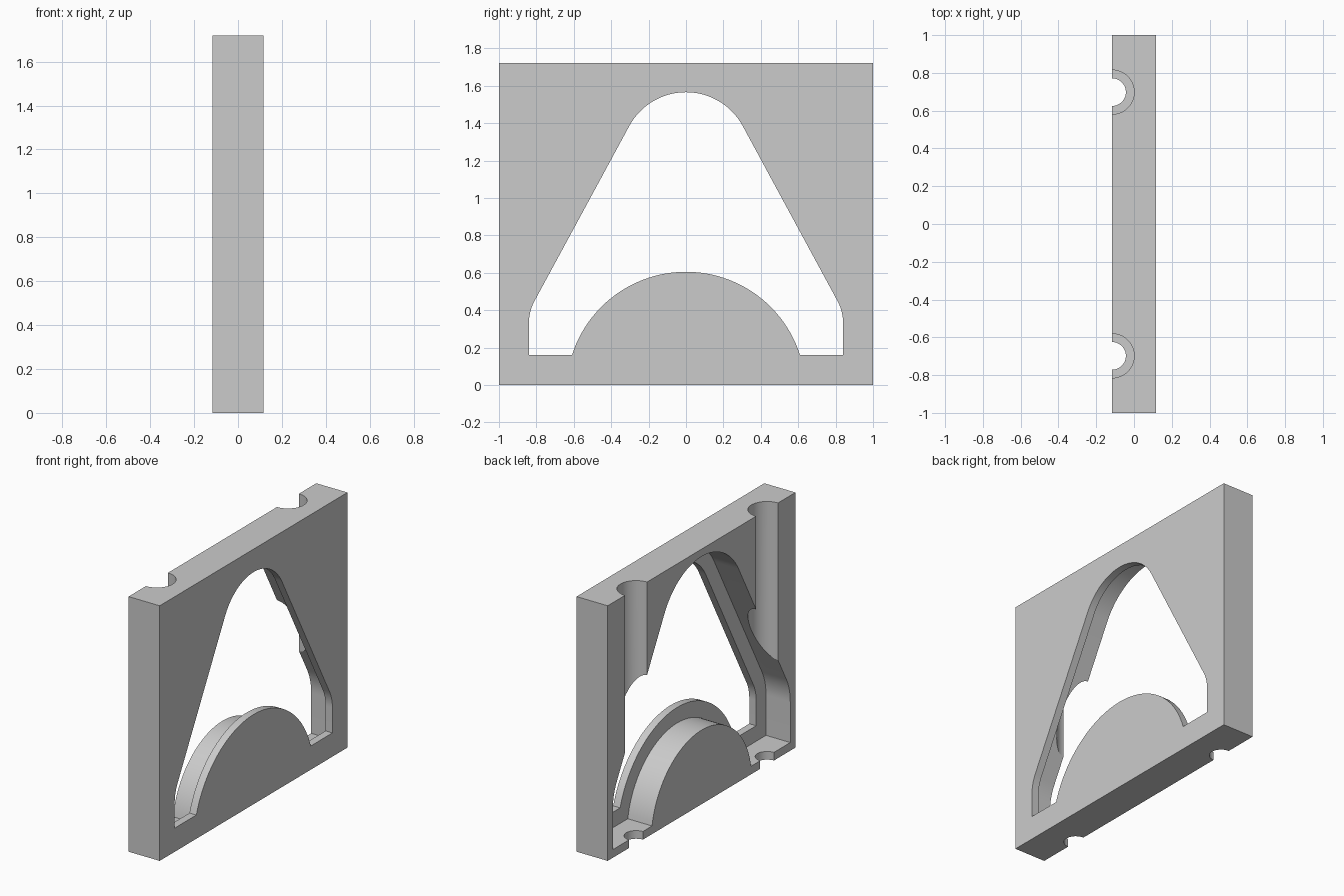
import bpy, bmesh, math

HALF_T, HEIGHT = 0.116, 1.72
LIP_X = 0.065      # plane where the wide pocket steps down to the thin lip

if "Cube" in bpy.data.objects:
    bpy.data.objects.remove(bpy.data.objects["Cube"], do_unlink=True)

grey = bpy.data.materials.new("plain grey")
grey.use_nodes = True
colour = (0.6, 0.6, 0.6, 1)
grey.diffuse_color = colour
grey.node_tree.nodes["Principled BSDF"].inputs["Base Color"].default_value = colour


def make_object(name, bm):
    bmesh.ops.recalc_face_normals(bm, faces=bm.faces)
    mesh = bpy.data.meshes.new(name)
    bm.to_mesh(mesh)
    bm.free()
    mesh.materials.append(grey)
    obj = bpy.data.objects.new(name, mesh)
    bpy.context.collection.objects.link(obj)
    return obj


def prism(name, outline, x0, x1):
    """Extrude a (y, z) outline along x."""
    bm = bmesh.new()
    face = bm.faces.new([bm.verts.new((x0, y, z)) for y, z in outline])
    ext = bmesh.ops.extrude_face_region(bm, geom=[face])
    moved = [v for v in ext["geom"] if isinstance(v, bmesh.types.BMVert)]
    bmesh.ops.translate(bm, verts=moved, vec=(x1 - x0, 0, 0))
    return make_object(name, bm)


def rod(name, y, radius, z0, z1):
    bm = bmesh.new()
    bmesh.ops.create_cone(bm, cap_ends=True, segments=64, radius1=radius,
                          radius2=radius, depth=z1 - z0)
    bmesh.ops.translate(bm, verts=bm.verts, vec=(-HALF_T, y, (z0 + z1) / 2))
    return make_object(name, bm)


def arc(cy, cz, r, a0, a1, n):
    steps = [a0 + (a1 - a0) * i / n for i in range(n + 1)]
    return [(cy + r * math.cos(a), cz + r * math.sin(a)) for a in steps]


def window(grow):
    """Rounded triangular opening around a dome, offset outwards by grow."""
    floor = 0.16 - grow
    slope = math.radians(28.4)
    right = [(0.84 + grow, floor)]
    right += arc(0.59, 0.33, 0.25 + grow, 0, slope, 10)
    right += arc(0, 1.22, 0.345 + grow, slope, math.pi / 2, 24)
    left = [(-y, z) for y, z in reversed(right[:-1])]
    dome_r, dome_z = 0.64 - grow, -0.035
    a = math.asin((floor - dome_z) / dome_r)
    return right + left + arc(0, dome_z, dome_r, math.pi - a, a, 48)


# Square plate
plate = prism("frame_plate", [(-1, 0), (1, 0), (1, HEIGHT), (-1, HEIGHT)], -HALF_T, HALF_T)

# Through opening, wider pocket, and the rod grooves with their small end holes
cutters = [prism("pocket_cutter", window(0.105), -0.3, LIP_X),
           prism("opening_cutter", window(0), 0, 0.3)]
for side, y in (("left", 0.698), ("right", -0.698)):
    cutters.append(rod(side + "_groove_cutter", y, 0.117, 0.2, HEIGHT + 0.2))
    cutters.append(rod(side + "_hole_cutter", y, 0.073, -0.2, 0.2))

bpy.context.view_layer.objects.active = plate
for cutter in cutters:
    cutter.hide_render = True
    mod = plate.modifiers.new(cutter.name, "BOOLEAN")
    mod.operation = "DIFFERENCE"
    mod.solver = "EXACT"
    mod.object = cutter
    bpy.ops.object.modifier_apply(modifier=mod.name)
for cutter in cutters:
    bpy.data.objects.remove(cutter, do_unlink=True)

# Smooth the curved walls, keep the edges crisp
bpy.ops.object.select_all(action="DESELECT")
plate.select_set(True)
bpy.ops.object.shade_smooth_by_angle(angle=math.radians(20))
